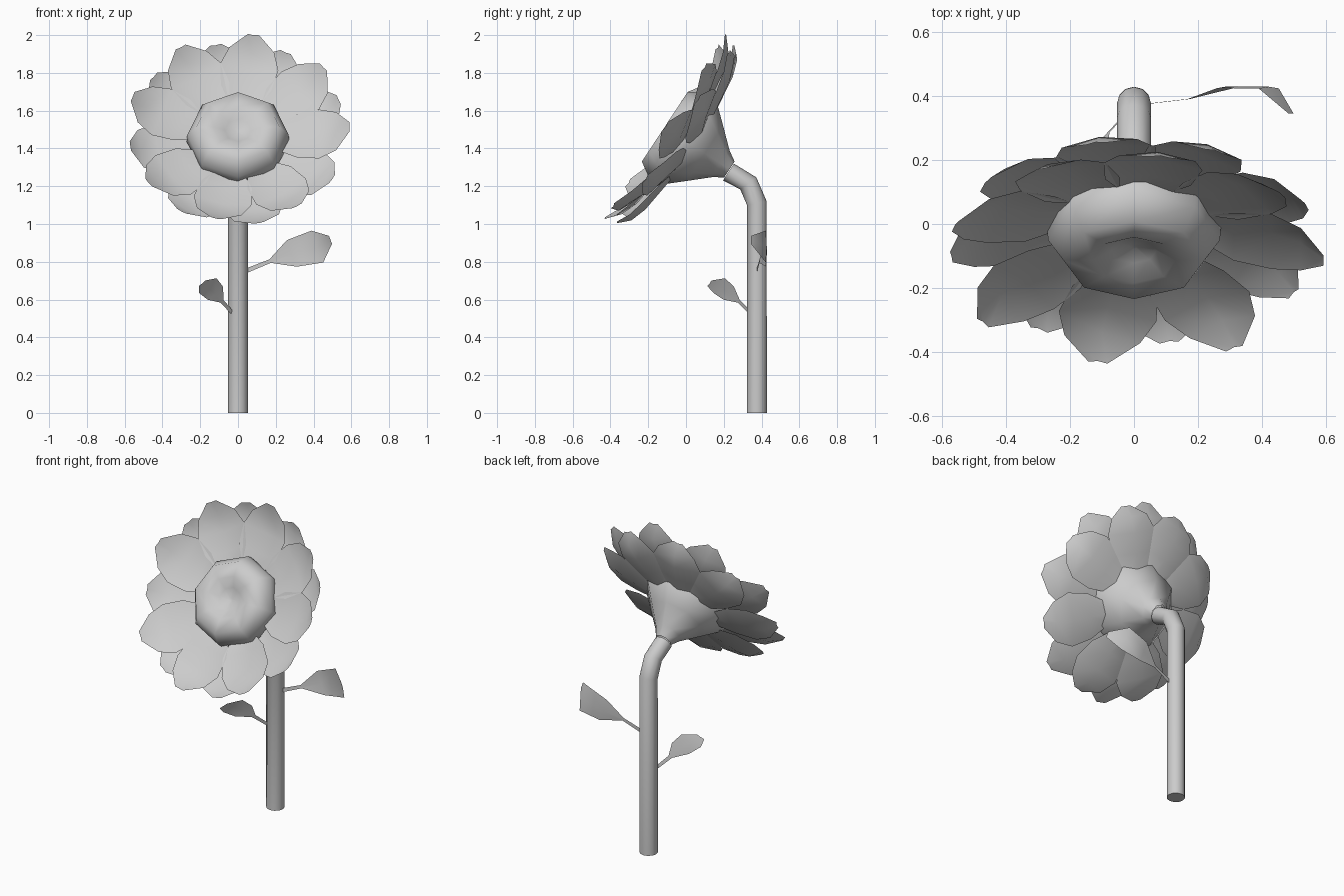
import bpy, math
from mathutils import Vector

if "Cube" in bpy.data.objects:
    bpy.data.objects.remove(bpy.data.objects["Cube"])

# Tilted flower-head frame: centre, facing axis, in-plane up
C = Vector((0, 0, 1.44))
N = Vector((0, -0.835, 0.55)).normalized()
T = Vector((0, 0.55, 0.835)).normalized()
X = Vector((1, 0, 0))


def make(name, verts, faces, angle=60):
    me = bpy.data.meshes.new(name)
    me.from_pydata([tuple(v) for v in verts], [], faces)
    me.update()
    ob = bpy.data.objects.new(name, me)
    bpy.context.collection.objects.link(ob)
    bpy.ops.object.select_all(action='DESELECT')
    ob.select_set(True)
    bpy.context.view_layer.objects.active = ob
    bpy.ops.object.shade_smooth_by_angle(angle=math.radians(angle))
    return ob


def loft(name, rings, n, cap_start=False, cap_end=False):
    """rings: (centre, in-plane up, radius); all share the X axis"""
    verts, faces = [], []
    for c, up, r in rings:
        for i in range(n):
            a = 2 * math.pi * i / n
            verts.append(c + r * (math.cos(a) * X + math.sin(a) * up))
    for j in range(len(rings) - 1):
        for i in range(n):
            k = (i + 1) % n
            faces.append((j*n + i, j*n + k, (j+1)*n + k, (j+1)*n + i))
    if cap_start:
        faces.append(tuple(range(n))[::-1])
    if cap_end:
        faces.append(tuple(range((len(rings) - 1) * n, len(rings) * n)))
    return make(name, verts, faces)


def blade(name, rows):
    """Three-wide strip; rows: (centre, half-width vector, edge lift vector)"""
    verts, faces = [], []
    for c, w, lift in rows:
        verts += [c - w + lift, c, c + w + lift]
    for j in range(len(rows) - 1):
        for i in range(2):
            a = 3 * j + i
            faces.append((a, a + 1, a + 4, a + 3))
    return make(name, verts, faces)


# Stem with bent neck
path = [((0, .375, 0), (0, 1, 0)), ((0, .375, 1.11), (0, .97, .2)),
        ((0, .33, 1.215), (0, .80, .6)), ((0, .225, 1.275), T)]
loft("stem", [(Vector(p), Vector(u).normalized(), .053) for p, u in path], 12, True)

# Octagonal seed head: flared back, domed front with dimple
prof = [(-.275, .05), (-.22, .085), (-.12, .175), (-.01, .272), (.06, .268),
        (.135, .22), (.135, .13), (.10, .07), (.085, .01)]
loft("seed_head", [(C + N * s, T, r) for s, r in prof], 8, cap_end=True)

# Two layers of cupped petals: (radius, half width, forward offset)
front = [(.19, .06, .0), (.31, .135, .02), (.43, .155, .035), (.52, .12, .07), (.59, .03, .13)]
back = [(.19, .06, -.05), (.31, .135, -.035), (.43, .16, -.02), (.52, .12, .01), (.575, .03, .065)]
layers = [("front_petal", front, (0, 40, 82, 121, 161, 217, 259, 302)),
          ("back_petal", back, (22, 64, 102, 141, 188, 239, 281, 330))]
for name, rows, angles in layers:
    for deg in angles:
        a = math.radians(deg)
        d = math.cos(a) * X + math.sin(a) * T
        w = -math.sin(a) * X + math.cos(a) * T
        blade(name, [(C + d * r + N * s, w * h, N * h * .2) for r, h, s in rows])


# Stem leaves with thin stalks
def leaf(name, centres, side, widths):
    side = Vector(side).normalized()
    blade(name, [(Vector(c), side * h, Vector((0, -h * .06, h * .06)))
                 for c, h in zip(centres, widths)])


leaf("right_leaf",
     [(.04, .375, .75), (.17, .39, .803), (.285, .428, .84), (.42, .428, .875), (.49, .345, .915)],
     (-.35, 0, .94), (.012, .01, .075, .09, .022))
leaf("left_leaf",
     [(-.03, .34, .53), (-.085, .28, .59), (-.12, .23, .63), (-.16, .18, .67), (-.19, .125, .685)],
     (.06, .04, .05), (.01, .012, .06, .068, .025))
